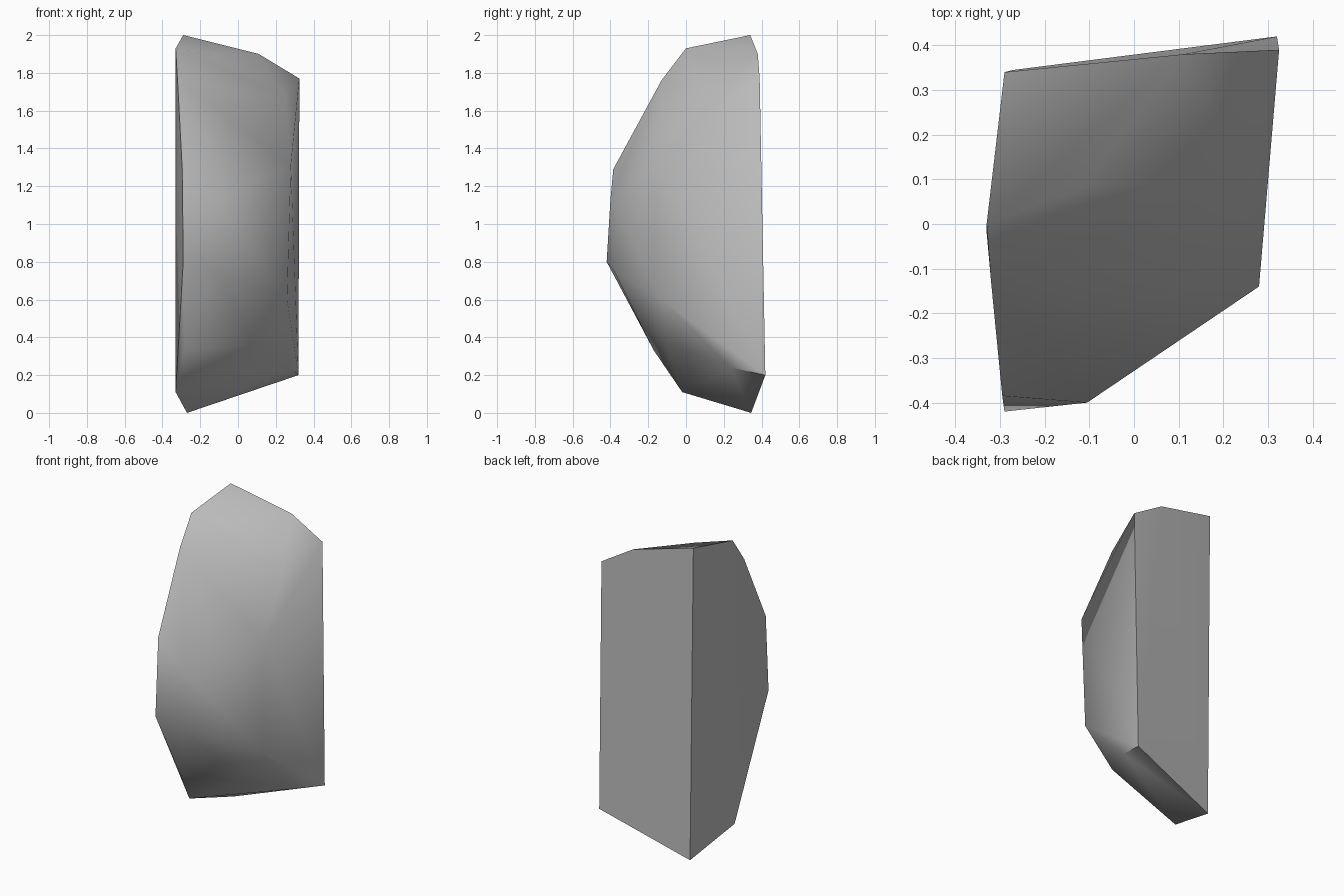
import bpy
import bmesh
from math import radians

cube = bpy.data.objects.get("Cube")
if cube:
    bpy.data.objects.remove(cube, do_unlink=True)

# Stone material
stone = bpy.data.materials.new("grey stone")
stone.use_nodes = True
grey = (0.5, 0.5, 0.5, 1)
stone.diffuse_color = grey
bsdf = stone.node_tree.nodes["Principled BSDF"]
bsdf.inputs["Base Color"].default_value = grey
bsdf.inputs["Roughness"].default_value = 0.9

# Corners of the chiselled boulder, grouped by the side they bound
top_corners = [(-.29, .34, 2), (-.33, 0, 1.93), (.11, .38, 1.9), (-.12, .08, 1.89)]
inner_side = [(-.32, -.13, 1.76), (-.295, -.385, 1.29), (-.29, -.42, .8),
              (-.285, -.17, .33), (-.33, -.02, .11)]
outer_side = [(.325, .39, 1.77), (.25, .1, 1.67), (.28, -.14, 1.31),
              (.26, -.13, .6), (.28, .24, .24), (.32, .42, .2)]
front_ridge = [(-.105, -.4, 1.13), (-.12, -.38, .75), (.08, -.1, .36)]
foot = [(-.27, .345, 0)]

# Wrap the corners in a closed skin
bm = bmesh.new()
for corner in top_corners + inner_side + outer_side + front_ridge + foot:
    bm.verts.new(corner)
hull = bmesh.ops.convex_hull(bm, input=bm.verts)
loose = {g for g in hull["geom_interior"] if isinstance(g, bmesh.types.BMVert)}
bmesh.ops.delete(bm, geom=list(loose), context='VERTS')

# Merge nearly coplanar triangles into the broad cut faces
bmesh.ops.dissolve_limit(bm, angle_limit=radians(2), verts=bm.verts, edges=bm.edges)
bmesh.ops.recalc_face_normals(bm, faces=bm.faces)

mesh = bpy.data.meshes.new("boulder")
bm.to_mesh(mesh)
bm.free()
mesh.materials.append(stone)
boulder = bpy.data.objects.new("boulder", mesh)
bpy.context.collection.objects.link(boulder)

# Soft ridges on the front, crisp edges around the flat sides
bpy.ops.object.select_all(action='DESELECT')
boulder.select_set(True)
bpy.context.view_layer.objects.active = boulder
bpy.ops.object.shade_smooth_by_angle(angle=radians(50))
